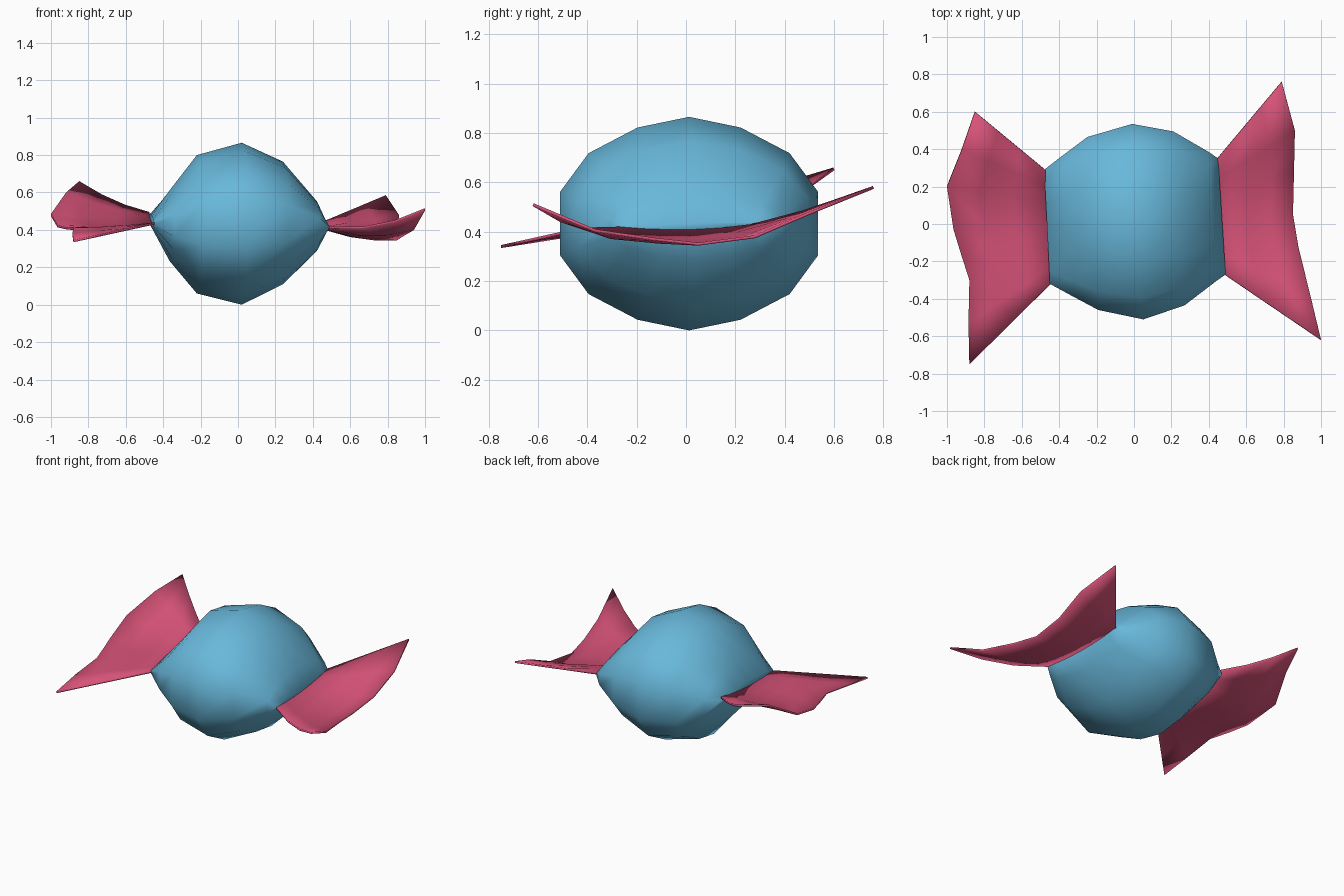
import bpy, bmesh
from mathutils import Vector

if "Cube" in bpy.data.objects:
    bpy.data.objects.remove(bpy.data.objects["Cube"])


def material(name, rgb):
    m = bpy.data.materials.new(name)
    m.diffuse_color = (*rgb, 1)
    m.use_nodes = True
    m.node_tree.nodes["Principled BSDF"].inputs["Base Color"].default_value = m.diffuse_color
    return m


BLUE = material("sky blue", (0.14, 0.48, 0.71))
PINK = material("rose pink", (0.68, 0.085, 0.19))


def make_object(name, bm, mat):
    bmesh.ops.recalc_face_normals(bm, faces=bm.faces)
    for f in bm.faces:
        f.smooth = True
    me = bpy.data.meshes.new(name)
    bm.to_mesh(me)
    bm.free()
    me.materials.append(mat)
    ob = bpy.data.objects.new(name, me)
    bpy.context.collection.objects.link(ob)
    return ob


def bridge(bm, rows, closed):
    for a, b in zip(rows, rows[1:]):
        n = len(a)
        for i in range(n if closed else n - 1):
            j = (i + 1) % n
            bm.faces.new((a[i], a[j], b[j], b[i]))


# candy body: lofted rings, each given by its front point, back point and half height
rings = [
    ((-.45, -.32, .435), (-.48, .29, .465), .03),
    ((-.34, -.38, .42), (-.39, .36, .425), .19),
    ((-.19, -.46, .43), (-.25, .465, .43), .37),
    ((.05, -.51, .433), (-.01, .535, .433), .433),
    ((.27, -.435, .437), (.21, .495, .437), .328),
    ((.44, -.305, .42), (.40, .385, .42), .135),
    ((.49, -.27, .415), (.45, .35, .432), .012),
]
half = [(-1, .3), (-.78, .66), (-.4, .9), (0, 1), (.4, .9), (.78, .66), (1, .3)]
section = half + [(u, -v) for u, v in reversed(half)]

bm = bmesh.new()
rows = []
for front, back, h in rings:
    f, b = Vector(front), Vector(back)
    rows.append([bm.verts.new((f + b) / 2 + (b - f) / 2 * u + Vector((0, 0, h * v)))
                 for u, v in section])
bridge(bm, rows, True)
bm.faces.new(rows[0])
bm.faces.new(rows[-1])
make_object("candy_body", bm, BLUE)


# wrapper ends: thin flared sheets from the pinched edge to a wavy outer edge
def wrapper(name, front, back, outer, sags):
    f, b = Vector(front), Vector(back)
    n = len(outer)
    bm = bmesh.new()
    rows = []
    for t in (0, .35, .68, 1):
        row = []
        for i, o in enumerate(outer):
            s = i / (n - 1)
            inner = f.lerp(b, s)
            inner.z -= .02 * 4 * s * (1 - s)
            p = inner.lerp(Vector(o), t)
            p.z -= (sags[0] * (1 - s) + sags[1] * s) * 4 * t * (1 - t)
            row.append(bm.verts.new(p))
        rows.append(row)
    bridge(bm, rows, False)
    ob = make_object(name, bm, PINK)
    mod = ob.modifiers.new("thickness", 'SOLIDIFY')
    mod.thickness = .012
    mod.offset = 0


wrapper("right_wrapper", (.485, -.27, .415), (.445, .35, .435),
        [(1.0, -.62, .51), (.94, -.37, .405), (.88, -.13, .37), (.85, .05, .35),
         (.855, .28, .38), (.86, .5, .475), (.79, .76, .58)], (.04, 0))
wrapper("left_wrapper", (-.445, -.32, .435), (-.475, .29, .49),
        [(-.88, -.75, .34), (-.885, -.53, .375), (-.88, -.3, .405), (-.925, -.16, .41),
         (-.965, -.03, .42), (-1.0, .2, .48), (-.92, .4, .595), (-.85, .6, .655)], (0, .02))
